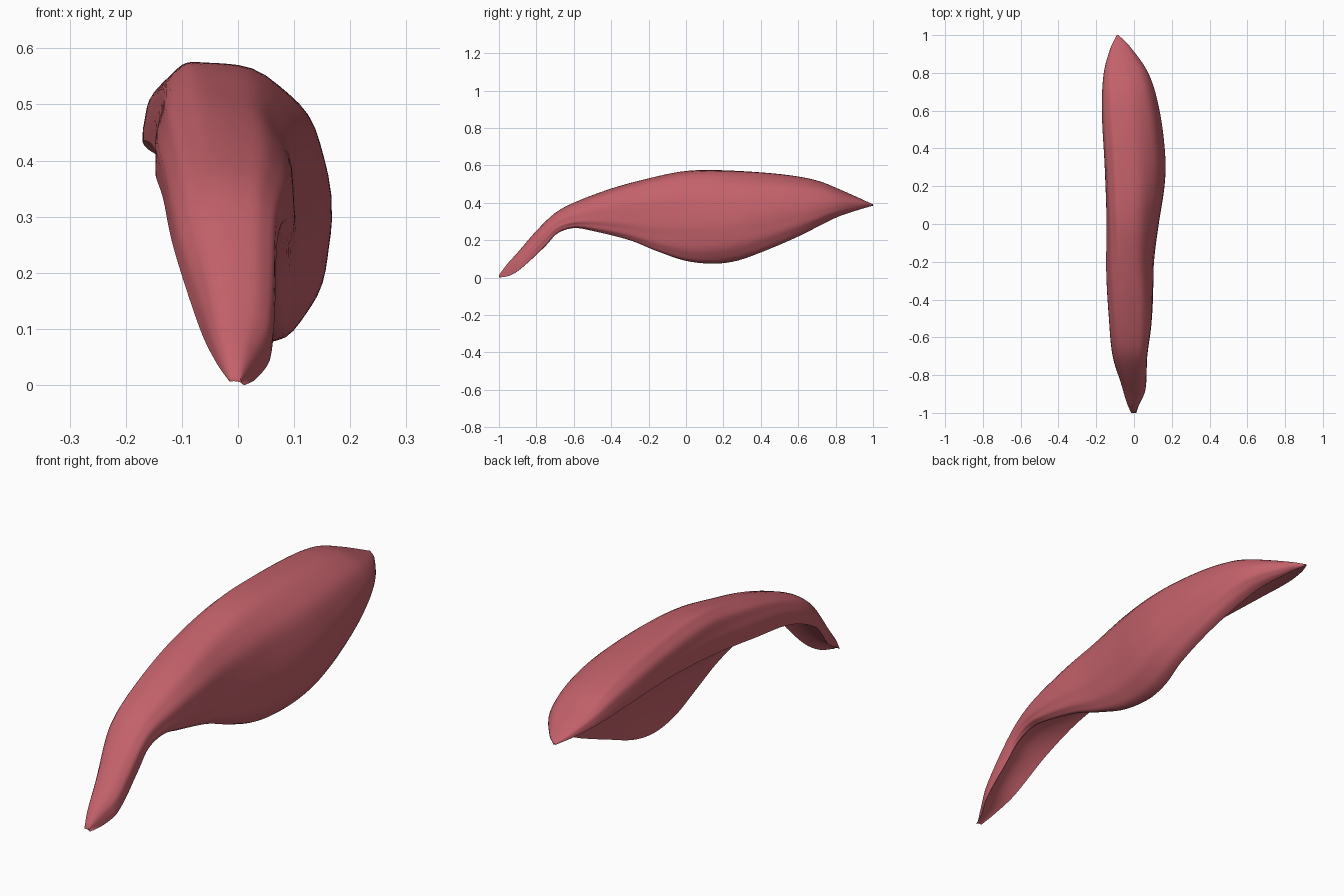
import bpy, bmesh, math
from mathutils import Vector

if "Cube" in bpy.data.objects:
    bpy.data.objects.remove(bpy.data.objects["Cube"])

# Lengthwise rails, each point is (y, x, z)
LEFT = [(-1, -.015, .006), (-.95, -.037, .037), (-.85, -.067, .098), (-.7, -.113, .238),
        (-.5, -.133, .33), (-.25, -.147, .375), (0, -.145, .405), (.3, -.155, .43),
        (.6, -.17, .435), (.8, -.16, .42), (.93, -.125, .4), (1, -.092, .387)]
CREST = [(-1, -.002, .014), (-.96, -.008, .068), (-.9, -.015, .135), (-.8, -.025, .25),
         (-.7, -.03, .345), (-.6, -.035, .4), (-.4, -.045, .475), (-.2, -.055, .53), (0, -.06, .57),
         (.2, -.06, .575), (.5, -.065, .555), (.7, -.08, .52), (.85, -.095, .46), (1, -.087, .392)]
RIGHT = [(-1, .005, .008), (-.95, .03, .035), (-.88, .06, .085), (-.7, .07, .27), (-.55, .09, .315),
         (-.4, .1, .32), (-.2, .105, .305), (0, .13, .29), (.2, .16, .29), (.35, .165, .3),
         (.6, .135, .34), (.8, .075, .38), (.95, -.03, .393), (1, -.083, .389)]
BOTTOM = [(-1, .012, 0), (-.94, .033, .012), (-.88, .058, .05), (-.75, .056, .17), (-.69, .05, .235),
          (-.6, .05, .265), (-.5, .06, .25), (-.3, .06, .2), (-.15, .058, .14), (0, .05, .09),
          (.15, .045, .075), (.27, .055, .09), (.4, .075, .135), (.6, .063, .22), (.8, .008, .32),
          (.93, -.05, .365), (1, -.086, .385)]


def rail(points, y):
    """Smooth interpolation of a rail at y."""
    i = 0
    while i < len(points) - 2 and y > points[i + 1][0]:
        i += 1
    a, b = points[i], points[i + 1]
    h = b[0] - a[0]
    t = (y - a[0]) / h

    def slope(j, k):
        lo, hi = points[max(j - 1, 0)], points[min(j + 1, len(points) - 1)]
        return (hi[k] - lo[k]) / (hi[0] - lo[0])
    out = [(2*t**3 - 3*t*t + 1) * a[k] + (t**3 - 2*t*t + t) * h * slope(i, k)
           + (3*t*t - 2*t**3) * b[k] + (t**3 - t*t) * h * slope(i + 1, k) for k in (1, 2)]
    return Vector(out)


def quarter(a, b, t, upright, power):
    """Quarter superellipse from a to b, starting upright or level."""
    s = math.sin(t * math.pi / 2) ** power
    c = 1 - max(0, math.cos(t * math.pi / 2)) ** power
    f = (c, s) if upright else (s, c)
    return Vector((a.x + (b.x - a.x) * f[0], a.y + (b.y - a.y) * f[1]))


def section(y, n=14):
    L, T, R, B = (rail(r, y) for r in (LEFT, CREST, RIGHT, BOTTOM))
    mid = (L + B) / 2
    hollow = mid + ((T + R) / 2 - mid) * .38
    ctrl = hollow * 2 - mid
    pts = [quarter(L, T, i / n, True, .74) for i in range(n)]
    pts += [quarter(T, R, i / n, False, .84) for i in range(n)]
    pts += [quarter(R, B, i / n, True, .95) for i in range(n)]
    # hollow underside
    m = 2 * n
    pts += [B * (1 - t)**2 + ctrl * 2 * t * (1 - t) + L * t * t for t in (i / m for i in range(m))]
    # faint muscle fibres on the outer side
    centre = (T + R + hollow) / 3
    fade = .002 * max(0, 1 - y * y)
    for i in range(2, 3 * n - 2):
        d = pts[i] - centre
        if d.length > .02:
            pts[i] = pts[i] + d.normalized() * fade * math.sin(i * 1.15 + 2 * math.sin(2.2 * y))
    return [(p.x, y, max(p.y, 0)) for p in pts]


# Muscle body: sections lofted from tendon to rear tip
bm = bmesh.new()
COUNT = 110
rings = []
for j in range(COUNT + 1):
    y = -math.cos(math.pi * j / COUNT) * .4 + (2 * j / COUNT - 1) * .6
    rings.append([bm.verts.new(p) for p in section(y)])
for a, b in zip(rings, rings[1:]):
    for i in range(len(a)):
        k = (i + 1) % len(a)
        bm.faces.new((a[i], a[k], b[k], b[i]))
bm.faces.new(rings[0])
bm.faces.new(rings[-1])
bmesh.ops.recalc_face_normals(bm, faces=bm.faces)
mesh = bpy.data.meshes.new("muscle")
bm.to_mesh(mesh)
bm.free()

muscle = bpy.data.objects.new("muscle", mesh)
bpy.context.collection.objects.link(muscle)
red = bpy.data.materials.new("muscle red")
red.diffuse_color = (.55, .12, .145, 1)
red.use_nodes = True
red.node_tree.nodes["Principled BSDF"].inputs["Base Color"].default_value = red.diffuse_color
mesh.materials.append(red)
bpy.context.view_layer.objects.active = muscle
muscle.select_set(True)
bpy.ops.object.shade_smooth_by_angle(angle=math.radians(50))
